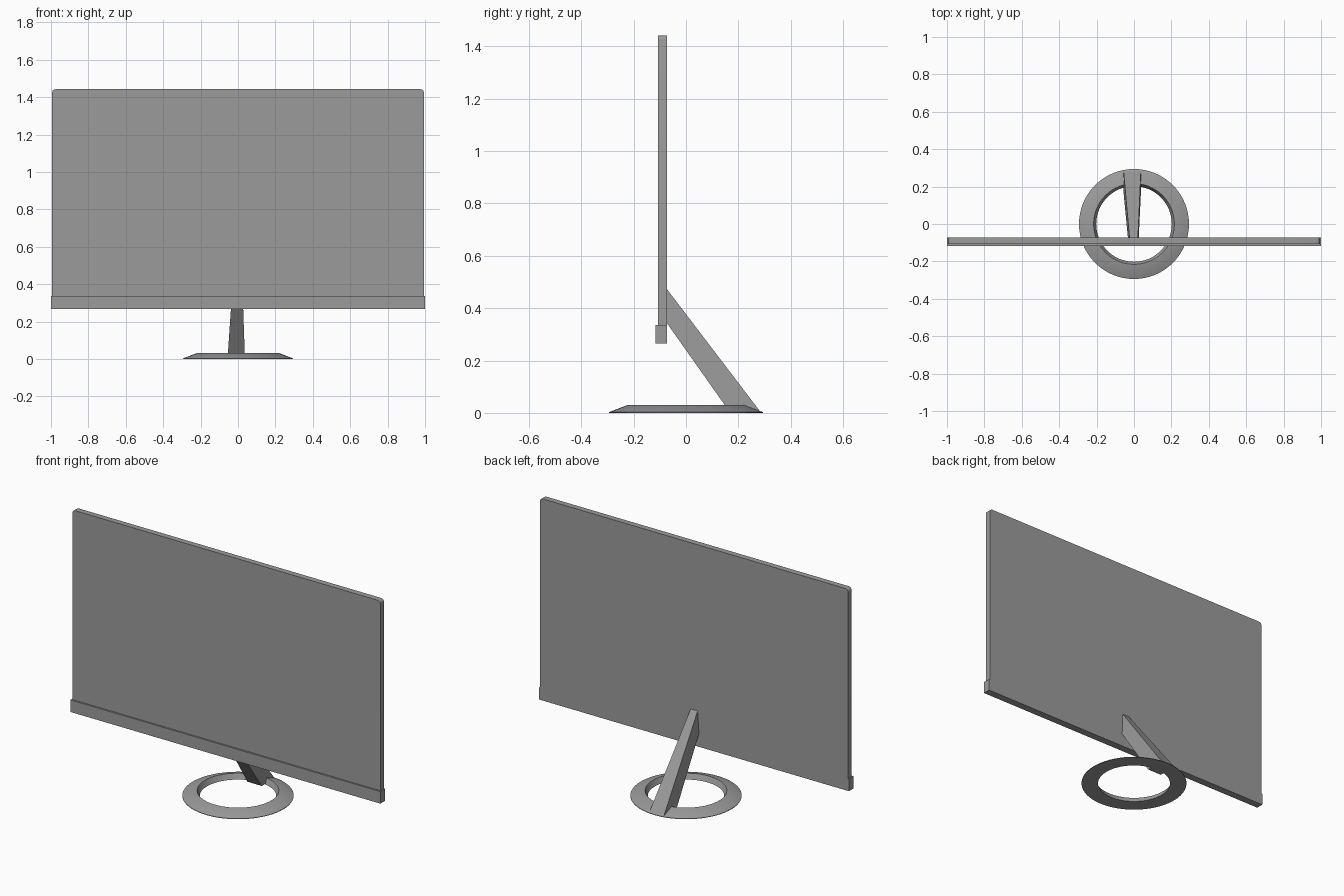
import bpy, bmesh
from math import sin, cos, pi, radians

if "Cube" in bpy.data.objects:
    bpy.data.objects.remove(bpy.data.objects["Cube"])

dark = bpy.data.materials.new("dark_grey")
dark.diffuse_color = (0.33, 0.33, 0.33, 1)
dark.use_nodes = True
dark.node_tree.nodes["Principled BSDF"].inputs["Base Color"].default_value = dark.diffuse_color


def finish(name, bm, smooth=False):
    bmesh.ops.recalc_face_normals(bm, faces=bm.faces)
    mesh = bpy.data.meshes.new(name)
    bm.to_mesh(mesh)
    bm.free()
    mesh.materials.append(dark)
    ob = bpy.data.objects.new(name, mesh)
    bpy.context.collection.objects.link(ob)
    if smooth:
        bpy.ops.object.select_all(action='DESELECT')
        ob.select_set(True)
        bpy.context.view_layer.objects.active = ob
        bpy.ops.object.shade_smooth_by_angle(angle=radians(30))
    return ob


def prism(bm, side_a, side_b):
    """Solid between two matching outlines."""
    a = [bm.verts.new(p) for p in side_a]
    b = [bm.verts.new(p) for p in side_b]
    bm.faces.new(a)
    bm.faces.new(b[::-1])
    n = len(a)
    for i in range(n):
        j = (i + 1) % n
        bm.faces.new((a[i], b[i], b[j], a[j]))


BACK = -0.073

# Screen panel with small rounded top corners
W, TOP, SEAM, R, STEPS = 0.994, 1.442, 0.336, 0.018, 4
outline = [(-W, SEAM), (W, SEAM)]
for sx, start in ((1, 0), (-1, pi / 2)):
    for i in range(STEPS + 1):
        t = start + pi / 2 * i / STEPS
        outline.append((sx * (W - R) + R * cos(t), TOP - R + R * sin(t)))
bm = bmesh.new()
prism(bm, [(x, -0.107, z) for x, z in outline], [(x, BACK, z) for x, z in outline])
finish("screen_panel", bm, True)

# Thicker strip along the bottom of the screen
strip = [(-1, 0.266), (1, 0.266), (1, SEAM), (-1, SEAM)]
bm = bmesh.new()
prism(bm, [(x, -0.117, z) for x, z in strip], [(x, BACK, z) for x, z in strip])
finish("bottom_bezel", bm)

# Slanted support arm, narrowing towards the top
profile = [(BACK, 0.343), (BACK, 0.473), (0.285, 0.003), (0.167, 0.003)]
bm = bmesh.new()
prism(bm, [(-0.056 + 0.068 * z, y, z) for y, z in profile],
          [(0.037 - 0.034 * z, y, z) for y, z in profile])
finish("support_arm", bm)

# Ring base: wedge section swept round the z axis
section = [(0.294, 0), (0.294, 0.003), (0.221, 0.031), (0.216, 0.031), (0.202, 0)]
SEGS = 64
bm = bmesh.new()
rings = [[bm.verts.new((r * cos(2 * pi * i / SEGS), r * sin(2 * pi * i / SEGS), z))
          for r, z in section] for i in range(SEGS)]
for i in range(SEGS):
    a, b = rings[i], rings[(i + 1) % SEGS]
    for k in range(len(section)):
        m = (k + 1) % len(section)
        bm.faces.new((a[k], b[k], b[m], a[m]))
finish("ring_base", bm, True)
